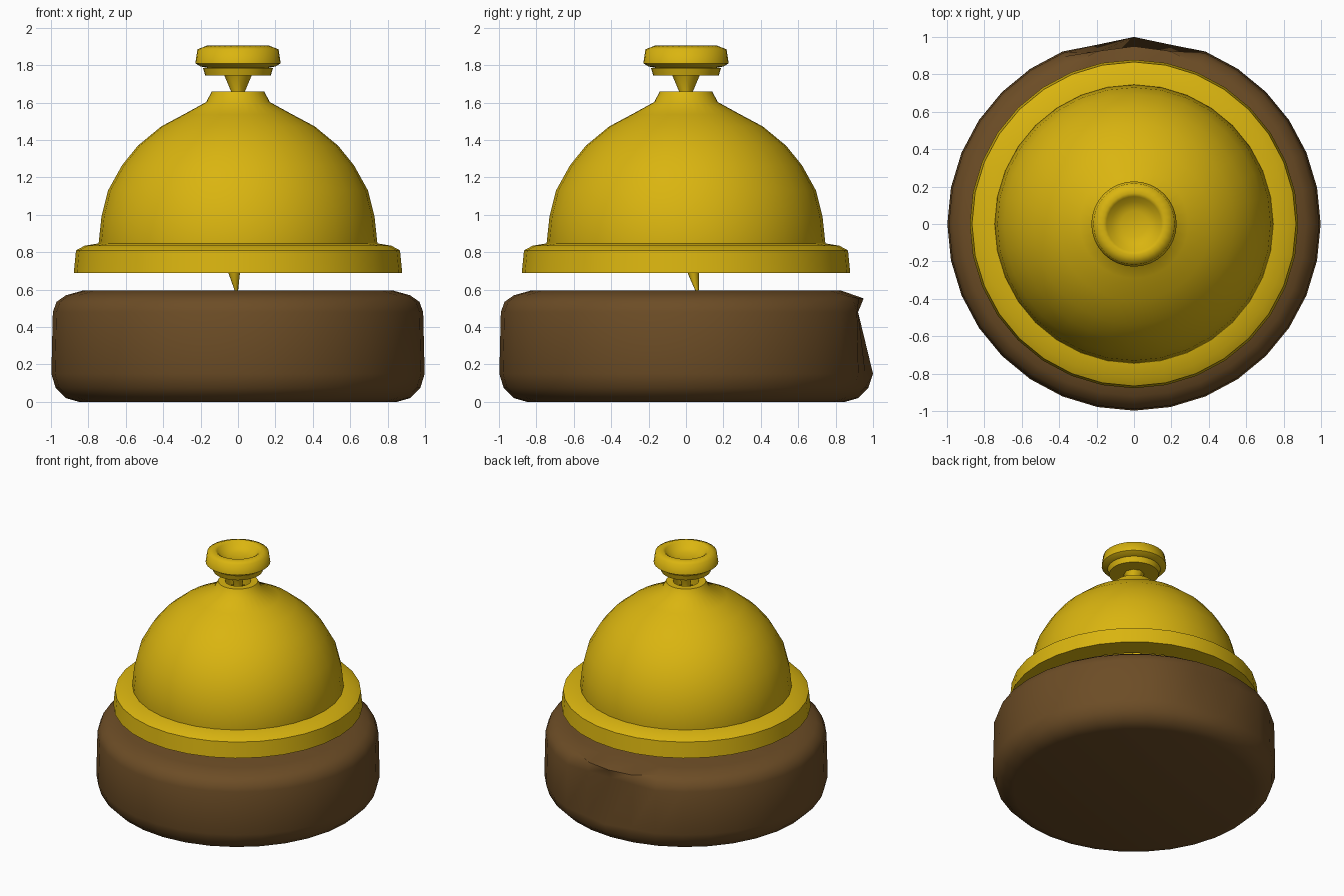
import bpy, bmesh, math

if "Cube" in bpy.data.objects:
    bpy.data.objects.remove(bpy.data.objects["Cube"])

SEG = 32


def material(name, rgb):
    m = bpy.data.materials.new(name)
    m.diffuse_color = (*rgb, 1)
    m.use_nodes = True
    m.node_tree.nodes["Principled BSDF"].inputs["Base Color"].default_value = m.diffuse_color
    return m


gold = material("polished gold", (0.70, 0.46, 0.005))
brown = material("dark wood brown", (0.15, 0.073, 0.019))


def lathe(name, profile, mat, seg=SEG, adjust=None, angle=50):
    """Revolve (radius, z, [x offset, y offset]) points around the z axis."""
    bm = bmesh.new()
    rings = []
    for r, z, *off in profile:
        ox, oy = off or (0, 0)
        rings.append([bm.verts.new((ox + r * math.cos(2 * math.pi * i / seg),
                                    oy + r * math.sin(2 * math.pi * i / seg), z))
                      for i in range(seg)])
    for a, b in zip(rings, rings[1:]):
        for i in range(seg):
            j = (i + 1) % seg
            bm.faces.new((a[i], a[j], b[j], b[i]))
    if adjust:
        for v in bm.verts:
            adjust(v)
    bmesh.ops.remove_doubles(bm, verts=bm.verts, dist=1e-5)
    bmesh.ops.recalc_face_normals(bm, faces=bm.faces)
    me = bpy.data.meshes.new(name)
    bm.to_mesh(me)
    bm.free()
    me.materials.append(mat)
    me.shade_smooth()
    me.set_sharp_from_angle(angle=math.radians(angle))
    ob = bpy.data.objects.new(name, me)
    bpy.context.collection.objects.link(ob)
    return ob


# Worn back edge of the base: vertices near the back fall on straight chords
def worn_back(v):
    x, y, z = v.co
    if y < 0.8 or abs(x) > 0.34:
        return
    t = abs(x) / 0.38
    if 0.4 < z < 0.5:                       # notch below the top edge
        v.co.y = 0.92
    elif 0.1 < z < 0.2:                     # widest lower row
        v.co.y = 1.0 + (0.92 - 1.0) * t
    elif 0.5 < z < 0.58:                    # pointed lip above the notch
        v.co.y = 0.95 + (0.90 - 0.95) * t
        v.co.z = 0.553


# Wooden base
lathe("base", [(0, 0), (0.85, 0), (0.92, 0.02), (0.975, 0.075), (0.998, 0.15),
               (0.99, 0.48), (0.97, 0.535), (0.92, 0.57), (0.83, 0.595),
               (0, 0.595)], brown, adjust=worn_back, angle=60)

# Bell dome with inner surface and neck opening
lathe("bell_dome", [(0.72, 0.69), (0.745, 0.85), (0.73, 0.99), (0.695, 1.13),
                    (0.62, 1.265), (0.535, 1.37), (0.41, 1.473),
                    (0.29, 1.537), (0.17, 1.603), (0.14, 1.66), (0.09, 1.66),
                    (0.09, 1.59), (0.39, 1.44), (0.60, 1.25), (0.70, 0.99),
                    (0.72, 0.69)], gold)

# Flared rim around the bottom of the dome
lathe("bell_rim", [(0.72, 0.69), (0.878, 0.69), (0.866, 0.81), (0.82, 0.835),
                   (0.74, 0.848)], gold)

# Push button: lower flange and dished cap
lathe("button_flange", [(0, 1.745), (0.175, 1.745), (0.187, 1.785),
                        (0, 1.785)], gold)
lathe("button_cap", [(0, 1.785), (0.16, 1.785), (0.20, 1.793), (0.228, 1.81),
                     (0.217, 1.885), (0.165, 1.905), (0.147, 1.893),
                     (0.12, 1.862), (0.07, 1.845), (0, 1.84)], gold, angle=65)

# Tapering stem through the bell, ending in an off-centre spike
lathe("stem", [(0.075, 1.75), (0.035, 1.655), (0.03, 1.55),
               (0.033, 0.70, -0.02, 0.04), (0.03, 0.685, -0.02, 0.04),
               (0.008, 0.59, -0.008, 0.06), (0, 0.59, -0.008, 0.06)],
      gold, seg=8)
